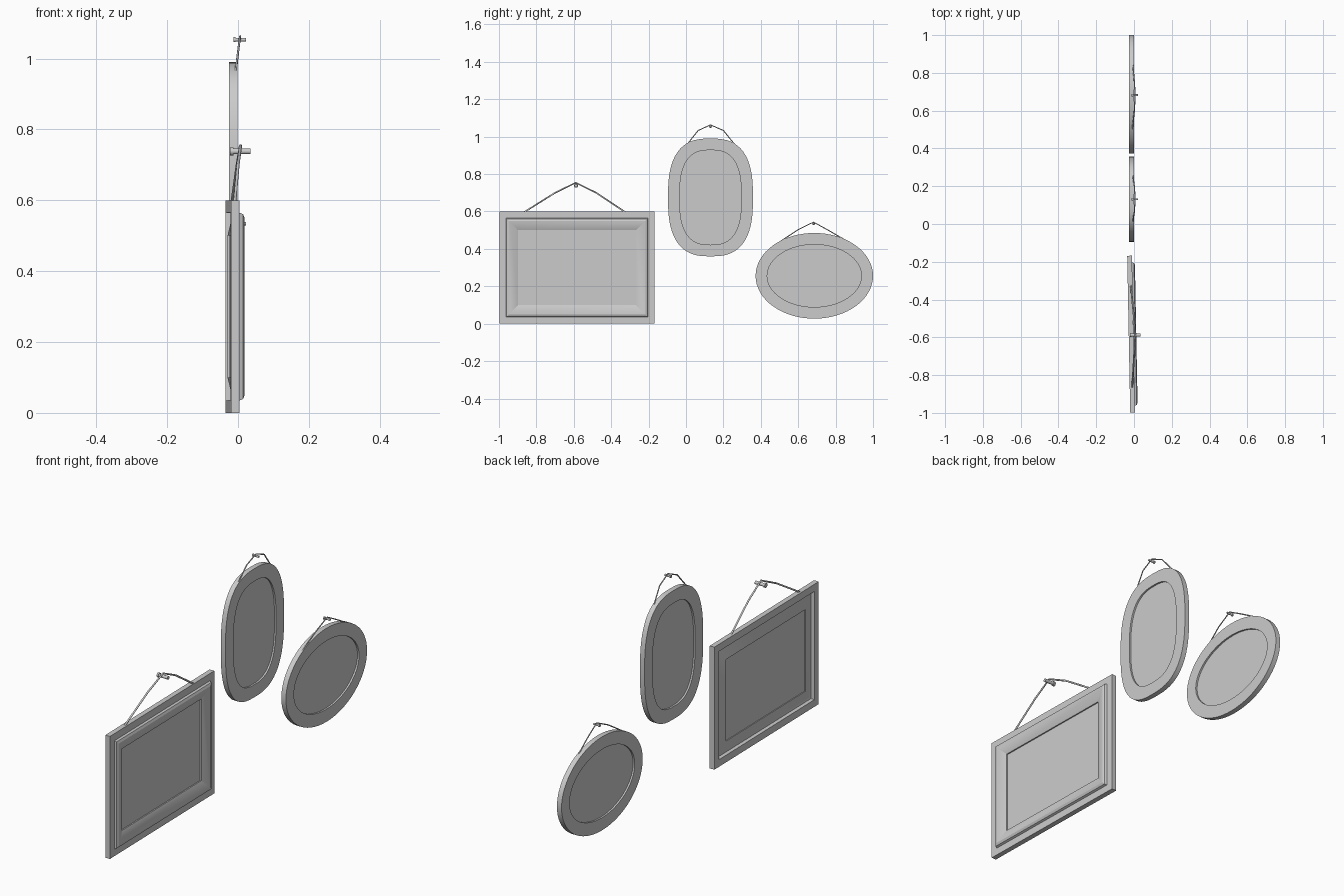
import bpy, bmesh, math
from mathutils import Matrix, Vector

cube = bpy.data.objects.get("Cube")
if cube:
    bpy.data.objects.remove(cube, do_unlink=True)

grey = bpy.data.materials.new("plain grey")
grey.use_nodes = True
grey.diffuse_color = (0.6, 0.6, 0.6, 1)
grey.node_tree.nodes["Principled BSDF"].inputs["Base Color"].default_value = (0.6, 0.6, 0.6, 1)


def activate(obj):
    bpy.ops.object.select_all(action='DESELECT')
    obj.select_set(True)
    bpy.context.view_layer.objects.active = obj


def finish(name, bm):
    bmesh.ops.recalc_face_normals(bm, faces=bm.faces)
    mesh = bpy.data.meshes.new(name)
    bm.to_mesh(mesh)
    bm.free()
    mesh.materials.append(grey)
    obj = bpy.data.objects.new(name, mesh)
    bpy.context.collection.objects.link(obj)
    activate(obj)
    bpy.ops.object.shade_smooth_by_angle(angle=math.radians(25))
    return obj


def rectangle(a, b):
    return [(-a, -b), (a, -b), (a, b), (-a, b)]


def superellipse(power, count=64):
    def outline(a, b):
        points = []
        for i in range(count):
            t = math.tau * i / count
            c, s = math.cos(t), math.sin(t)
            points.append((a * math.copysign(abs(c) ** (2 / power), c),
                           b * math.copysign(abs(s) ** (2 / power), s)))
        return points
    return outline


def frame(name, outline, half_width, half_height, profile, centre, yaw=0):
    """Loft one closed moulding section (inset, depth) around an outline."""
    bm = bmesh.new()
    loops = [[bm.verts.new((x, y, z)) for y, z in outline(half_width - inset, half_height - inset)]
             for inset, x in profile]
    for low, high in zip(loops, loops[1:]):
        for i in range(len(low)):
            j = (i + 1) % len(low)
            bm.faces.new((low[i], low[j], high[j], high[i]))
    bm.faces.new(loops[0])
    bm.faces.new(loops[-1])
    bm.transform(Matrix.Translation(centre) @ Matrix.Rotation(yaw, 4, 'Z'))
    return finish(name, bm)


def wire(name, points, radius):
    curve = bpy.data.curves.new(name, 'CURVE')
    curve.dimensions = '3D'
    curve.bevel_depth = radius
    curve.bevel_resolution = 1
    curve.use_fill_caps = True
    spline = curve.splines.new('POLY')
    spline.points.add(len(points) - 1)
    for p, co in zip(spline.points, points):
        p.co = (*co, 1)
    curve.materials.append(grey)
    obj = bpy.data.objects.new(name, curve)
    bpy.context.collection.objects.link(obj)
    activate(obj)
    bpy.ops.object.convert(target='MESH')


def nail(name, y, z, start, end, radius):
    bm = bmesh.new()
    head = (end - start) * 0.16
    for x0, x1, r in ((start, start + head, radius * 1.4), (start + head, end, radius)):
        place = Matrix.Translation(((x0 + x1) / 2, y, z)) @ Matrix.Rotation(math.pi / 2, 4, 'Y')
        bmesh.ops.create_cone(bm, cap_ends=True, segments=16, radius1=r, radius2=r,
                              depth=x1 - x0, matrix=place)
    finish(name, bm)


# Rectangular frame: flat rim, pressed moulding bulging to the back, thin panel
moulding = [(.10, -.004), (.10, -.008), (.045, .006), (.037, .004), (.035, -.0125),
            (0, -.0125), (0, .0125), (.035, .0125), (.039, .0225), (.05, .0275),
            (.06, .026), (.10, .010), (.10, .004)]
frame("rectangular_frame", rectangle, .415, .30, moulding,
      Vector((-.0155, -.583, .30)), .019)

# Oval frames: flat rim with a recessed panel on both sides
recess = [(.062, -.004), (.062, -.0125), (0, -.0125), (0, .0125), (.062, .0125), (.062, .004)]
frame("rounded_frame", superellipse(2.7), .227, .315, recess, Vector((-.0135, .131, .675)))
frame("oval_frame", superellipse(2), .314, .229, recess, Vector((-.0135, .686, .256)))

# Hanging wires
wire("rectangular_frame_wire",
     [(-.012, -.90, .575), (-.009, -.86, .60), (0, -.70, .70), (.007, -.59, .754),
      (-.002, -.48, .70), (-.016, -.33, .60), (-.019, -.29, .575)], .0045)
wire("rounded_frame_wire",
     [(-.008, -.005, .94), (-.006, .015, .97), (.002, .065, 1.033), (.006, .131, 1.063),
      (.002, .20, 1.033), (-.006, .255, .965), (-.008, .275, .935)], .003)
wire("oval_frame_wire",
     [(-.008, .50, .437), (-.006, .53, .457), (.002, .60, .503), (.006, .682, .543),
      (.002, .755, .503), (-.006, .838, .455), (-.008, .87, .435)], .003)

# Nails
nail("rectangular_frame_nail", -.588, .738, -.022, .035, .008)
nail("rounded_frame_nail", .131, 1.053, -.012, .022, .005)
nail("oval_frame_nail", .682, .534, -.012, .022, .005)
